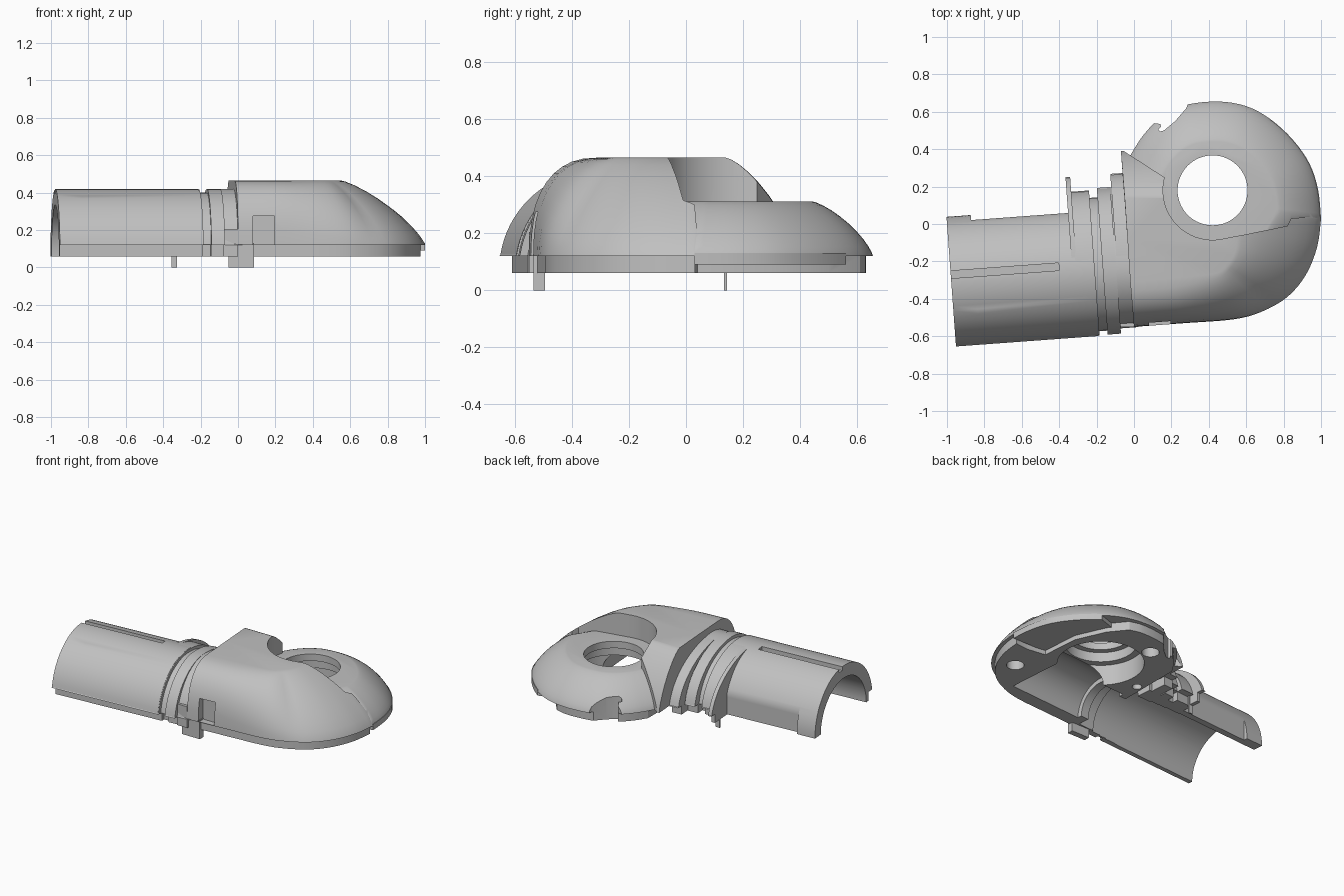
import bpy, bmesh
from math import sin, cos, pi, radians
from mathutils import Matrix, Vector

cube = bpy.data.objects.get("Cube")
if cube:
    bpy.data.objects.remove(cube)

grey = bpy.data.materials.new("light grey plastic")
grey.use_nodes = True
grey.diffuse_color = (0.53, 0.53, 0.53, 1)
grey.node_tree.nodes["Principled BSDF"].inputs["Base Color"].default_value = grey.diffuse_color

# Frame of the barrel axis, turned slightly about z
AXIS = Matrix.Translation((0, -0.234, 0)) @ Matrix.Rotation(radians(4.2), 4, 'Z')
HOLE = Vector((0.42, 0.18))


def loft(name, rings, matrix=None):
    """Closed solid through rings with equal point counts."""
    bm = bmesh.new()
    loops = [[bm.verts.new(p) for p in ring] for ring in rings]
    n = len(loops[0])
    for a, b in zip(loops, loops[1:]):
        for i in range(n):
            j = (i + 1) % n
            bm.faces.new((a[i], a[j], b[j], b[i]))
    bm.faces.new(loops[0])
    bm.faces.new(loops[-1])
    bmesh.ops.recalc_face_normals(bm, faces=bm.faces)
    if matrix:
        bm.transform(matrix)
    mesh = bpy.data.meshes.new(name)
    bm.to_mesh(mesh)
    bm.free()
    mesh.materials.append(grey)
    obj = bpy.data.objects.new(name, mesh)
    bpy.context.collection.objects.link(obj)
    return obj


def prism(name, outline, z0, z1):
    return loft(name, [[(x, y, z) for x, y in outline] for z in (z0, z1)])


def disc(name, centre, r, z0, z1, n=48):
    return prism(name, [(centre[0] + r * cos(2 * pi * i / n), centre[1] + r * sin(2 * pi * i / n))
                        for i in range(n)], z0, z1)


def box(name, x0, x1, y0, y1, z0, z1):
    return prism(name, [(x0, y0), (x1, y0), (x1, y1), (x0, y1)], z0, z1)


def combine(obj, other, operation):
    mod = obj.modifiers.new("cut", 'BOOLEAN')
    mod.operation, mod.object, mod.solver = operation, other, 'EXACT'
    bpy.context.view_layer.objects.active = obj
    bpy.ops.object.modifier_apply(modifier=mod.name)
    bpy.data.objects.remove(other)


def shade(obj):
    bpy.ops.object.select_all(action='DESELECT')
    obj.select_set(True)
    bpy.context.view_layer.objects.active = obj
    bpy.ops.object.shade_smooth_by_angle(angle=radians(30))


def vectors(*points):
    return [Vector(p) for p in points]


def spline(points, steps=4):
    """Smooth curve through the points."""
    p = vectors(points[0], *points, points[-1])
    out = []
    for a, b, c, d in zip(p, p[1:], p[2:], p[3:]):
        for k in range(steps):
            t = k / steps
            out.append(0.5 * (2 * b + (c - a) * t + (2 * a - 5 * b + 4 * c - d) * t * t
                              + (3 * b - a - 3 * c + d) * t ** 3))
    return out + [p[-1]]


def dome(name, bottom, top, z0, z1, power, steps=10):
    """Rounded shell from the bottom outline up to the top outline."""
    rings = []
    for k in range(steps + 1):
        a = k / steps * pi / 2
        ring = []
        for b, t in zip(bottom, top):
            e = 2 / power(b)
            x, y = t + (b - t) * max(cos(a), 0) ** e
            ring.append((x, y, z0 + (z1 - z0) * sin(a) ** e))
        rings.append(ring)
    return loft(name, rings)


def arch(name, s0, s1, near, far, inner, height=0.35, clip=9, step=0.0, n=40):
    """Half tube along the barrel axis, with its own width on each side."""
    base, mid, rim = 0.06, 0.07, 0.12
    pts = [(min(far, clip) - step, base)]
    if step:
        pts += [(far - step, rim), (far, rim)]
    for i in range(n + 1):
        a = pi * i / n
        y, z = cos(a), mid + height * sin(a)
        if z > rim or (y > 0 and not step):
            pts.append((min(y * far, clip) if y > 0 else y * near, z))
    pts += [(-near, rim), (0.045 - near, rim), (0.045 - near, base)]
    for i in range(n + 1):
        a = pi * (n - i) / n
        pts.append((inner * cos(a), base + inner * sin(a)))
    return loft(name, [[(s, y, z) for y, z in pts] for s in (s0, s1)], AXIS)


# Barrel with its end lip and guide slot
barrel = arch("barrel", -0.98, -0.215, 0.35, 0.345, 0.275, clip=0.318)
combine(barrel, arch("end_lip", -0.98, -0.85, 0.35, 0.345, 0.275), 'UNION')
slot = box("slot_cutter", -1.1, -0.4, 0.015, 0.055, 0.393, 0.6)
slot.data.transform(AXIS)
combine(barrel, slot, 'DIFFERENCE')
shade(barrel)

# Collars and fins between barrel and housing
for name, s0, s1, near, far, inner, height in (
        ("seal_fin", -0.33, -0.305, 0.34, 0.51, 0.272, 0.345),
        ("rear_collar", -0.31, -0.21, 0.348, 0.43, 0.27, 0.348),
        ("collar_groove", -0.22, -0.16, 0.325, 0.39, 0.265, 0.33),
        ("front_collar", -0.167, -0.095, 0.346, 0.44, 0.26, 0.35),
        ("joint_sleeve", -0.1, 0.0, 0.318, 0.4, 0.25, 0.349),
        ("collar_flange", -0.09, -0.02, 0.316, 0.51, 0.25, 0.347)):
    shade(arch(name, s0, s1, near, far, inner, height, step=0.045))

# Main housing: tall shell over the drive shaft
front_low = spline([(0, -.55), (.27, -.53), (.53, -.51), (.68, -.47), (.82, -.39),
                    (.92, -.27), (.98, -.12), (1, .03)])
front_top = spline([(-.02, -.31), (.2, -.29), (.4, -.27), (.47, -.25), (.51, -.21),
                    (.54, -.15), (.55, -.08), (.55, 0)])
tall_low = front_low + vectors((.98, .18), (.9, .3), (.5, .38), (-.07, .39), (-.035, -.08))
tall_top = front_top + vectors((.55, .06), (.53, .11), (.4, .14), (-.05, .14), (-.035, -.08))
housing = dome("gear_housing", tall_low, tall_top, 0.12, 0.465,
               lambda p: 1.4 if p.y > 0.35 else 2.4 - 1.1 * min(max(2 * p.x - 0.5, 0), 1))

# Pocket that steps the housing down around the spindle
pocket = [(-.07, .40)] + [(HOLE.x + .265 * cos(radians(a)), HOLE.y + .265 * sin(radians(a)))
                          for a in range(165, 290, 6)]
pocket += [(.6, -.055), (.82, -.01), (.84, .03), (1.2, .06), (1.2, .9), (-.3, .9), (-.3, .5)]
combine(housing, prism("pocket_cutter", pocket, 0.05, 0.6), 'DIFFERENCE')

# Low head around the spindle hole, with an overhanging lip on its outer side
back = spline([(1, .03), (.985, .18), (.94, .32), (.85, .45), (.73, .56), (.6, .63),
               (.45, .655), (.29, .64), (.2, .605), (.12, .55), (.05, .475), (0, .4)])
head_low = back + vectors((-.04, .33), (.05, -.2), (.6, -.3), (.85, -.2))
centre = Vector((.42, .12))
head_top = [centre + (p - centre) * 0.6 for p in head_low]
combine(housing, dome("head", head_low, head_top, 0.12, 0.312, lambda p: 1.35), 'UNION')
lip = [p for p in back if p.x > 0.7] + vectors((.55, .5), (.6, .03))
combine(housing, prism("head_lip", lip, 0.09, 0.13), 'UNION')

# Inset joining rim, stepping inward under the lip
mid = Vector((.42, .05))
rim = [mid + (p - mid) * 0.96 for p in front_low]
rim += vectors((.88, .02), (.75, .04), (.73, .3), (.64, .5), (.55, .61))
rim += [mid + (p - mid) * 0.96 for p in back if p.x < 0.5]
combine(housing, prism("rim", rim, 0.06, 0.14), 'UNION')

# Cable notch at the back edge
notch = [(.30, .68), (.28, .62), (.22, .55), (.16, .5), (.14, .495), (.13, .505),
         (.145, .52), (.14, .535), (.1, .54), (.1, .7)]
combine(housing, prism("notch_cutter", notch, 0, 0.4), 'DIFFERENCE')

# Spindle hole with stepped bearing seat
for r, z in ((.187, .6), (.225, .265), (.27, .2)):
    combine(housing, disc("seat_cutter", HOLE, r, -0.1, z, 64), 'DIFFERENCE')

# Shaft tunnel with a narrower neck behind the barrel
for s0, s1, r in ((-0.1, 0.02, 0.25), (0.0, 0.1, 0.17), (0.08, 0.64, 0.2)):
    ring = [(r * cos(2 * pi * i / 40), 0.06 + r * sin(2 * pi * i / 40)) for i in range(40)]
    tunnel = loft("tunnel_cutter", [[(s, y, z) for y, z in ring] for s in (s0, s1)], AXIS)
    combine(housing, tunnel, 'DIFFERENCE')

# Screw holes and latch recess
for x, y, r in ((.81, -.18, .055), (.27, .48, .055), (.06, .1, .03)):
    combine(housing, disc("screw_cutter", (x, y), r, 0, 0.16, 24), 'DIFFERENCE')
combine(housing, box("recess_cutter", 0.08, 0.195, -0.7, -0.495, 0.122, 0.275), 'DIFFERENCE')
shade(housing)

# Latch tabs below the joint
box("latch_tab", -0.05, 0.085, -0.535, -0.495, 0, 0.13)
box("latch_block", -0.078, 0.0, -0.55, -0.5, 0.06, 0.205)
box("locating_pin", -0.355, -0.325, 0.134, 0.143, 0, 0.13)
